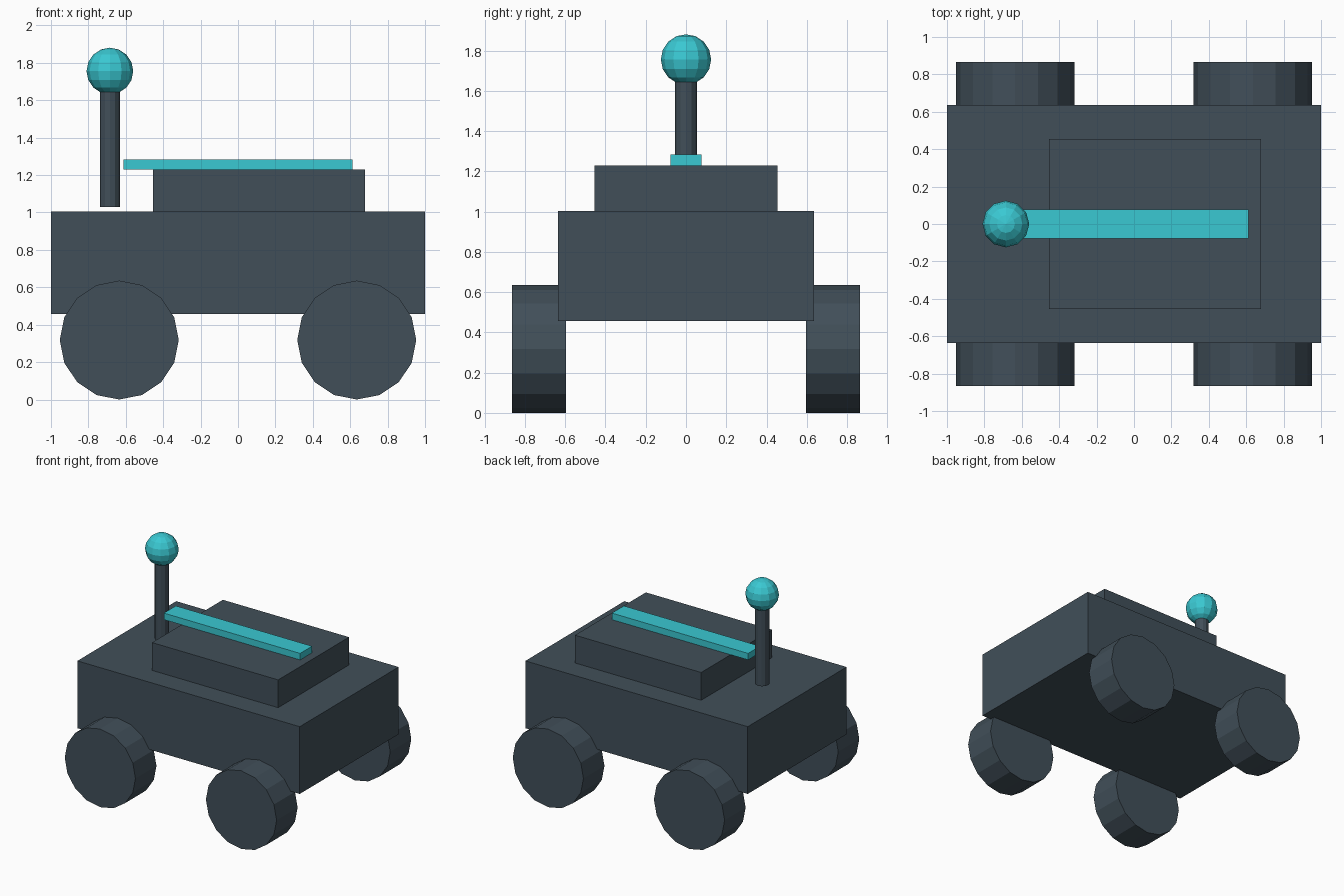
import bpy, math

if "Cube" in bpy.data.objects:
    bpy.data.objects.remove(bpy.data.objects["Cube"])


def material(name, srgb):
    m = bpy.data.materials.new(name)
    lin = [((c / 255 + 0.055) / 1.055) ** 2.4 for c in srgb]
    m.diffuse_color = (*lin, 1)
    m.use_nodes = True
    m.node_tree.nodes["Principled BSDF"].inputs["Base Color"].default_value = m.diffuse_color
    return m


slate = material("dark slate", (65, 79, 89))
teal = material("teal", (58, 200, 210))


def finish(name, mat):
    ob = bpy.context.object
    ob.name = ob.data.name = name
    ob.data.materials.append(mat)
    return ob


def box(name, x, y, z, mat):
    """Box from (min, max) ranges on each axis."""
    bpy.ops.mesh.primitive_cube_add(size=1, location=[sum(r) / 2 for r in (x, y, z)])
    bpy.context.object.scale = [r[1] - r[0] for r in (x, y, z)]
    bpy.ops.object.transform_apply(location=False, rotation=False, scale=True)
    return finish(name, mat)


def cylinder(name, sides, radius, depth, loc, mat, rot=(0, 0, 0)):
    bpy.ops.mesh.primitive_cylinder_add(vertices=sides, radius=radius, depth=depth,
                                        location=loc, rotation=rot)
    return finish(name, mat)


# Hull, raised deck and light strip
box("body", (-1, 1), (-0.635, 0.635), (0.457, 1.004), slate)
box("upper_deck", (-0.455, 0.68), (-0.455, 0.455), (1.004, 1.23), slate)
box("top_strip", (-0.613, 0.613), (-0.077, 0.077), (1.23, 1.283), teal)

# Four wheels
for sx, end in ((-1, "left"), (1, "right")):
    for sy, side in ((-1, "front"), (1, "back")):
        cylinder(f"wheel_{side}_{end}", 16, 0.318, 0.27,
                 (sx * 0.635, sy * 0.73, 0.318), slate, (math.pi / 2, 0, 0))

# Mast with ball on top
cylinder("mast", 12, 0.054, 0.64, (-0.685, 0, 1.35), slate)
bpy.ops.mesh.primitive_uv_sphere_add(segments=12, ring_count=8, radius=0.125,
                                     location=(-0.685, 0, 1.756))
finish("mast_ball", teal)
